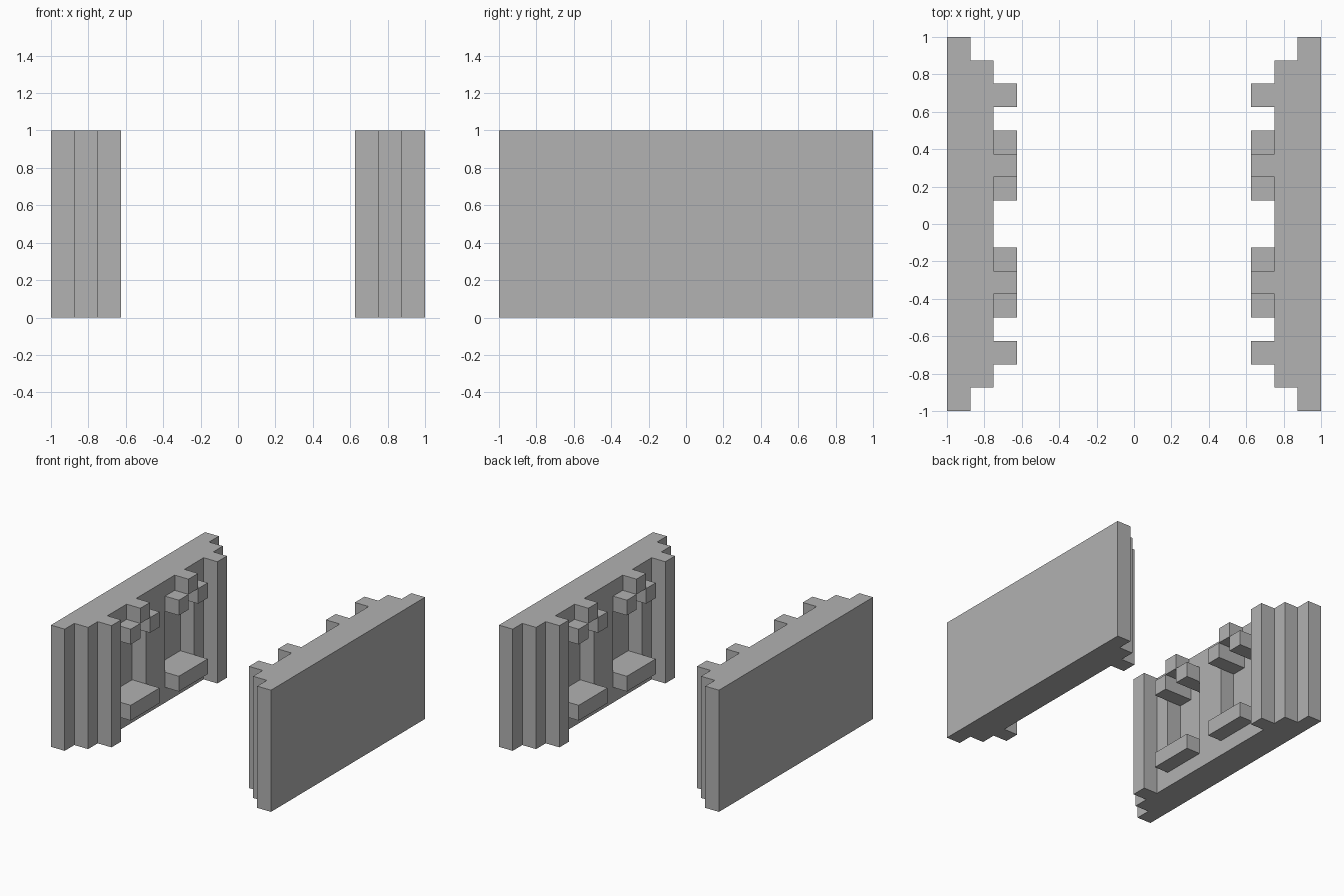
import bpy
import bmesh
from mathutils import Vector

U = 0.125  # building module: everything sits on an eighth-unit grid

cube = bpy.data.objects.get("Cube")
if cube:
    bpy.data.objects.remove(cube, do_unlink=True)

stone = bpy.data.materials.new("plain_grey_stone")
stone.use_nodes = True
grey = (0.445, 0.445, 0.445, 1)
stone.diffuse_color = grey
stone.node_tree.nodes["Principled BSDF"].inputs["Base Color"].default_value = grey


def part(name, side, boxes):
    """One object from boxes given as (depth, along, height) ranges in modules."""
    bm = bmesh.new()
    for depth, along, height in boxes:
        xs = [side * (1 - d * U) for d in depth]
        ys = [a * U - 1 for a in along]
        zs = [h * U for h in height]
        verts = bmesh.ops.create_cube(bm, size=1)["verts"]
        for v in verts:
            v.co = Vector((xs[v.co.x > 0], ys[v.co.y > 0], zs[v.co.z > 0]))
    bmesh.ops.recalc_face_normals(bm, faces=bm.faces)
    mesh = bpy.data.meshes.new(name)
    bm.to_mesh(mesh)
    bm.free()
    mesh.materials.append(stone)
    bpy.context.collection.objects.link(bpy.data.objects.new(name, mesh))


BACK, MID, FRONT = (0, 1), (1, 2), (2, 3)
FULL = (0, 8)
WINDOWS = (4, 9)  # first module of each three-module window

for side, label in ((1, "left"), (-1, "right")):
    # Flat outer slab
    part(label + "_outer_panel", side, [(BACK, (0, 16), FULL)])

    # Middle layer: solid piers, sill and stepped lintels around the niches
    frame = [(MID, span, FULL) for span in ((1, 4), (7, 9), (12, 15))]
    for w in WINDOWS:
        frame += [(MID, (w, w + 3), (0, 2)),
                  (MID, (w, w + 3), (7, 8)),
                  (MID, (w, w + 1), (6, 7)),
                  (MID, (w + 2, w + 3), (6, 7))]
    part(label + "_window_frame", side, frame)

    # Full-height pillars at both ends
    part(label + "_pillars", side, [(FRONT, (a, a + 1), FULL) for a in (2, 13)])

    # Projecting ledge and stepped arch stones at each window
    for n, w in enumerate(WINDOWS):
        tag = ("front", "back")[n]
        part(f"{label}_{tag}_ledge", side, [(FRONT, (w, w + 3), (1, 2))])
        part(f"{label}_{tag}_arch_stones", side,
             [(FRONT, (w, w + 1), (6, 7)),
              (FRONT, (w + 1, w + 2), (7, 8)),
              (FRONT, (w + 2, w + 3), (6, 7))])
